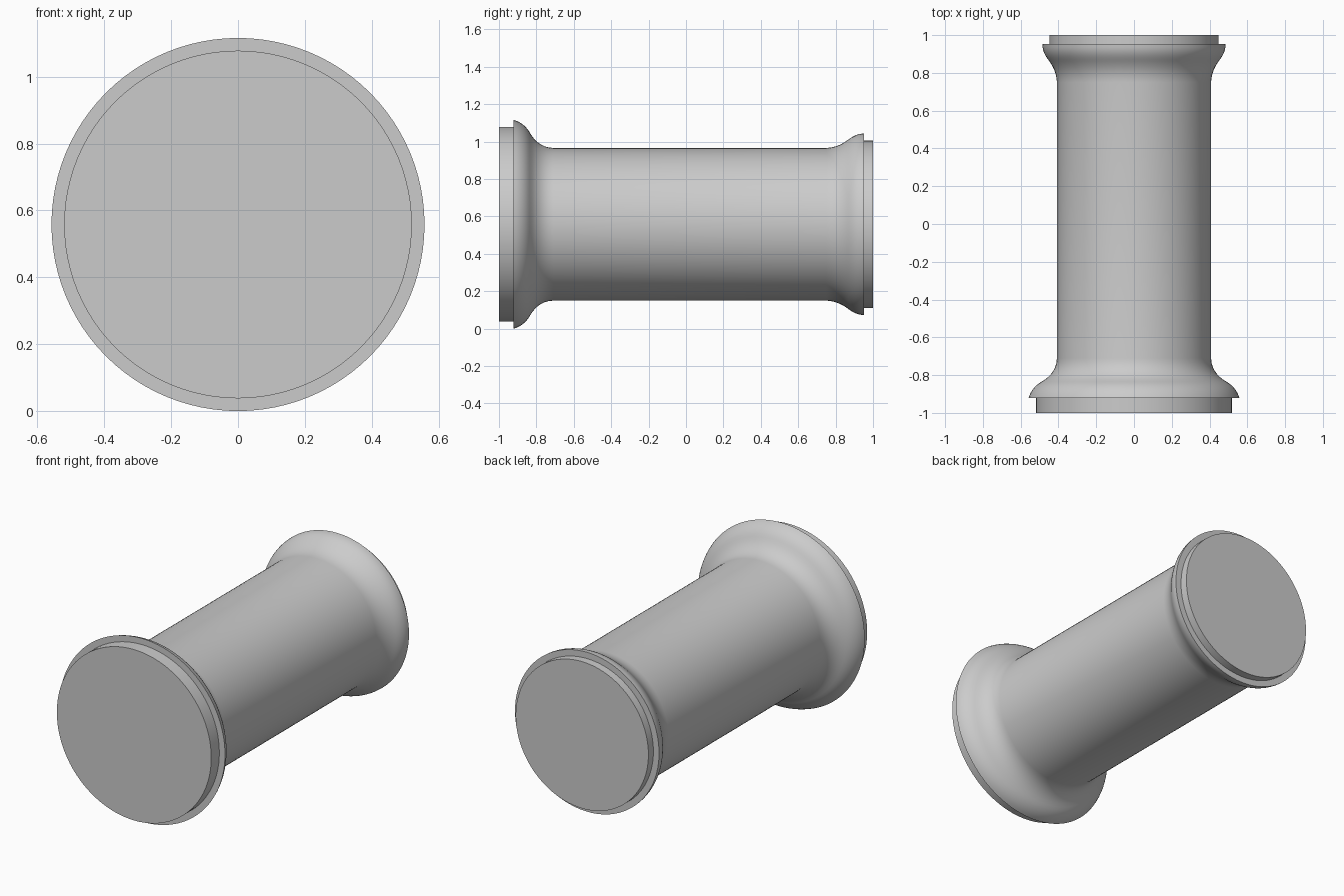
import bpy, bmesh, math

if "Cube" in bpy.data.objects:
    bpy.data.objects.remove(bpy.data.objects["Cube"])

AXIS_Z = 0.558
SIDES = 96

grey = bpy.data.materials.new("plain grey")
grey.diffuse_color = (0.6, 0.6, 0.6, 1)
grey.use_nodes = True
grey.node_tree.nodes["Principled BSDF"].inputs["Base Color"].default_value = grey.diffuse_color


def bezier(p0, p1, p2, p3, steps=7):
    """Points along a cubic curve, end points included."""
    pts = []
    for i in range(steps + 1):
        t = i / steps
        w = ((1 - t) ** 3, 3 * t * (1 - t) ** 2, 3 * t * t * (1 - t), t ** 3)
        pts.append(tuple(sum(k * p[a] for k, p in zip(w, (p0, p1, p2, p3)))
                         for a in (0, 1)))
    return pts


# Moulded flares, as (y, radius): rounded lip, then hollow into the shaft
front_flare = (bezier((-0.922, 0.558), (-0.885, 0.548), (-0.855, 0.525), (-0.835, 0.49))
               + bezier((-0.835, 0.49), (-0.81, 0.445), (-0.77, 0.41), (-0.71, 0.408))[1:])
back_flare = (bezier((0.75, 0.408), (0.80, 0.41), (0.835, 0.43), (0.86, 0.447))
              + bezier((0.86, 0.447), (0.885, 0.465), (0.91, 0.485), (0.952, 0.485))[1:])

# Whole turned outline with the stepped end discs
profile = ([(-1, 0.52), (-0.922, 0.52)] + front_flare + back_flare
           + [(0.952, 0.447), (1, 0.447)])

# Column lying along y
bm = bmesh.new()
rings = []
for y, r in profile:
    rings.append([bm.verts.new((r * math.sin(2 * math.pi * i / SIDES), y,
                                AXIS_Z + r * math.cos(2 * math.pi * i / SIDES)))
                  for i in range(SIDES)])
for a, b in zip(rings, rings[1:]):
    for i in range(SIDES):
        j = (i + 1) % SIDES
        bm.faces.new((a[i], a[j], b[j], b[i]))
bm.faces.new(rings[0])
bm.faces.new(rings[-1])
bmesh.ops.recalc_face_normals(bm, faces=bm.faces)

mesh = bpy.data.meshes.new("column")
bm.to_mesh(mesh)
bm.free()
mesh.materials.append(grey)
column = bpy.data.objects.new("column", mesh)
bpy.context.collection.objects.link(column)
bpy.context.view_layer.objects.active = column
column.select_set(True)
bpy.ops.object.shade_smooth_by_angle(angle=math.radians(35))
